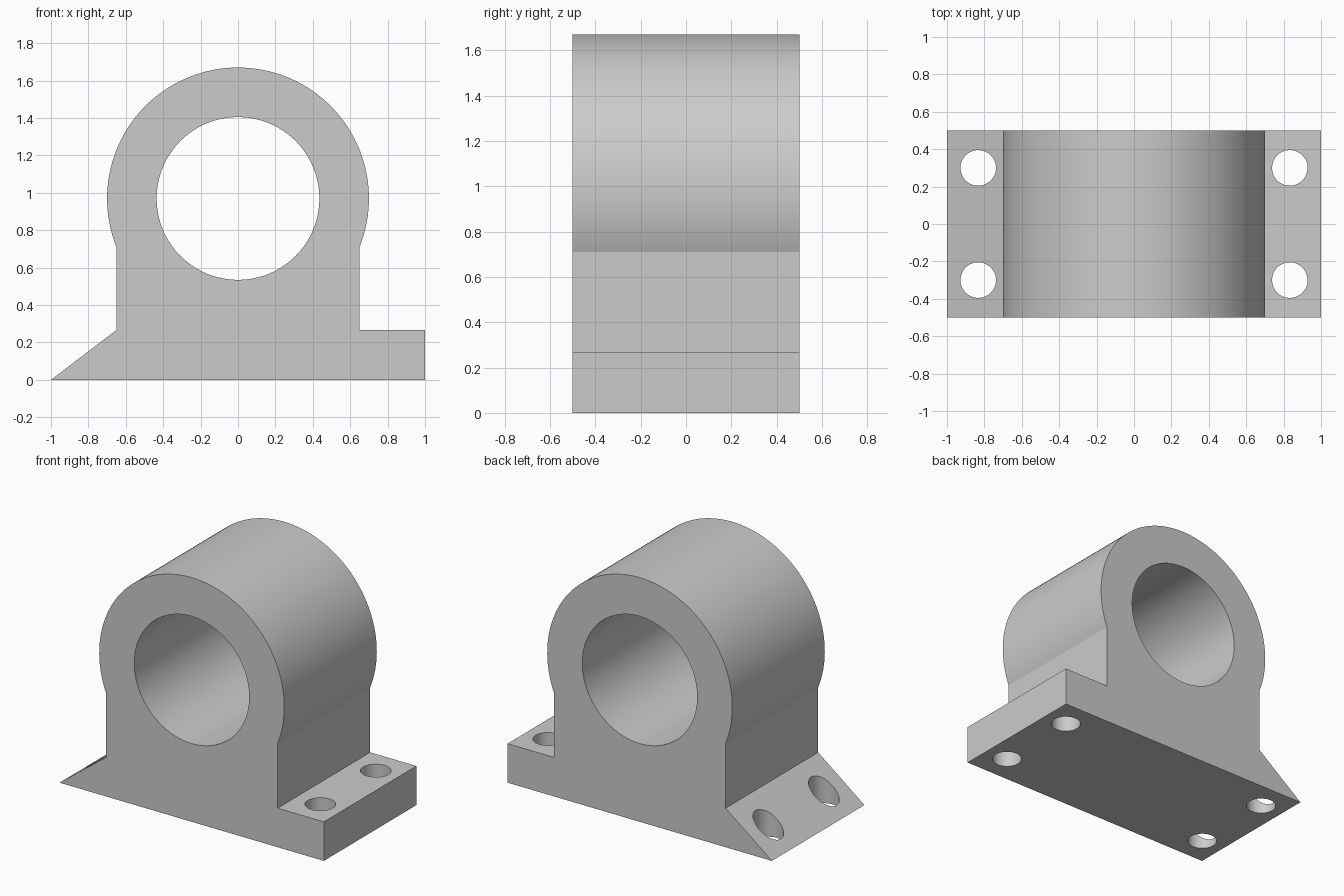
import bpy, bmesh
from math import sin, cos, asin, pi, radians
from mathutils import Matrix, Vector

default = bpy.data.objects.get("Cube")
if default:
    bpy.data.objects.remove(default, do_unlink=True)

# Main dimensions
DEPTH = 1.0
BASE_TOP = 0.267
WALL_X = 0.65
AXIS_Z, OUTER_R, BORE_R = 0.97, 0.70, 0.435
HOLE_X, HOLE_Y, HOLE_R = 0.833, 0.30, 0.095

grey = bpy.data.materials.new("plain_grey")
grey.use_nodes = True
colour = (0.6, 0.6, 0.6, 1)
grey.diffuse_color = colour
grey.node_tree.nodes["Principled BSDF"].inputs["Base Color"].default_value = colour


def add_object(name, bm):
    bmesh.ops.recalc_face_normals(bm, faces=bm.faces)
    mesh = bpy.data.meshes.new(name)
    bm.to_mesh(mesh)
    bm.free()
    mesh.materials.append(grey)
    obj = bpy.data.objects.new(name, mesh)
    bpy.context.collection.objects.link(obj)
    return obj


def cylinder(name, radius, length, matrix, sides):
    bm = bmesh.new()
    bmesh.ops.create_cone(bm, cap_ends=True, segments=sides, radius1=radius,
                          radius2=radius, depth=length, matrix=matrix)
    return add_object(name, bm)


# Housing: foot, straight walls and round head as one extruded profile
start = -asin((OUTER_R ** 2 - WALL_X ** 2) ** 0.5 / OUTER_R)
steps = 96
profile = [(-1, 0), (1, 0), (1, BASE_TOP), (WALL_X, BASE_TOP)]
for i in range(steps + 1):
    a = start + (pi - 2 * start) * i / steps
    profile.append((OUTER_R * cos(a), AXIS_Z + OUTER_R * sin(a)))
profile.append((-WALL_X, BASE_TOP))

bm = bmesh.new()
face = bm.faces.new([bm.verts.new((x, -DEPTH / 2, z)) for x, z in profile])
side = bmesh.ops.extrude_face_region(bm, geom=[face], use_keep_orig=True)
bmesh.ops.translate(bm, vec=Vector((0, DEPTH, 0)),
                    verts=[v for v in side["geom"] if isinstance(v, bmesh.types.BMVert)])
housing = add_object("bearing_housing", bm)

# Cutters: shaft bore and four bolt holes
cutters = [cylinder("bore_cutter", BORE_R, DEPTH * 2,
                    Matrix.Translation((0, 0, AXIS_Z)) @ Matrix.Rotation(pi / 2, 4, 'X'), 128)]
for sx in (-1, 1):
    for sy in (-1, 1):
        cutters.append(cylinder("bolt_hole_cutter", HOLE_R, 0.5,
                                Matrix.Translation((sx * HOLE_X, sy * HOLE_Y, BASE_TOP / 2)), 64))

bpy.ops.object.select_all(action='DESELECT')
bpy.context.view_layer.objects.active = housing
housing.select_set(True)
for cutter in cutters:
    cutter.hide_render = True
    cut = housing.modifiers.new("cut", 'BOOLEAN')
    cut.operation = 'DIFFERENCE'
    cut.solver = 'EXACT'
    cut.object = cutter
    bpy.ops.object.modifier_apply(modifier=cut.name)
    bpy.data.objects.remove(cutter, do_unlink=True)

# Smooth curved walls, crisp edges
bpy.ops.object.shade_smooth_by_angle(angle=radians(15))
